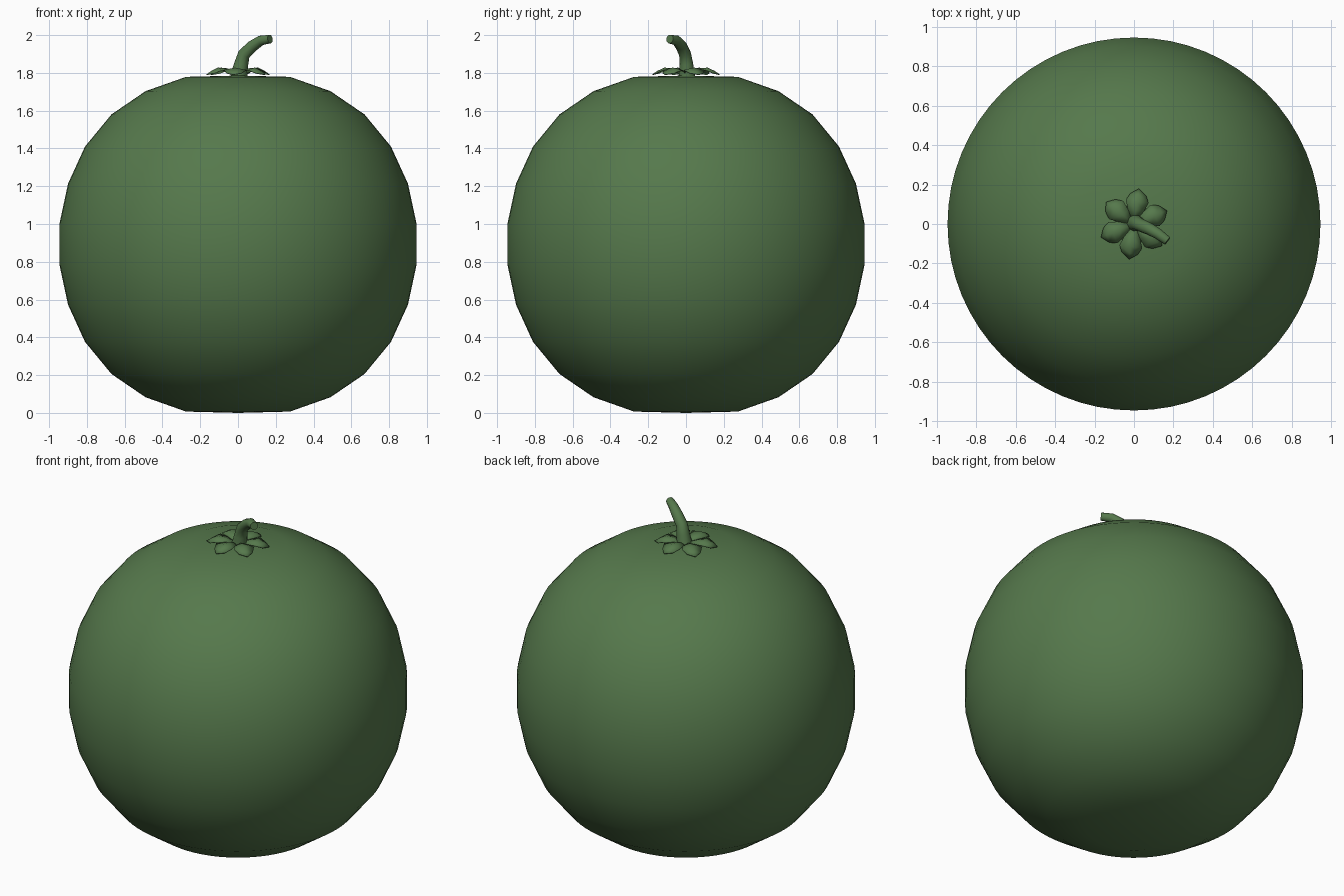
import bpy, bmesh, math
from mathutils import Vector

if "Cube" in bpy.data.objects:
    bpy.data.objects.remove(bpy.data.objects["Cube"], do_unlink=True)

green = bpy.data.materials.new("leaf green")
green.use_nodes = True
colour = (0.092, 0.19, 0.072, 1)
green.diffuse_color = colour
bsdf = green.node_tree.nodes["Principled BSDF"]
bsdf.inputs["Base Color"].default_value = colour
bsdf.inputs["Roughness"].default_value = 0.8


def finish(name, bm, angle):
    bmesh.ops.recalc_face_normals(bm, faces=bm.faces)
    mesh = bpy.data.meshes.new(name)
    bm.to_mesh(mesh)
    bm.free()
    mesh.materials.append(green)
    obj = bpy.data.objects.new(name, mesh)
    bpy.context.collection.objects.link(obj)
    bpy.ops.object.select_all(action="DESELECT")
    obj.select_set(True)
    bpy.context.view_layer.objects.active = obj
    bpy.ops.object.shade_smooth_by_angle(angle=math.radians(angle))
    return obj


def bridge(bm, rings):
    """Join successive closed rings of vertices with quads."""
    for a, b in zip(rings, rings[1:]):
        for i in range(len(a)):
            j = (i + 1) % len(a)
            bm.faces.new((a[i], a[j], b[j], b[i]))


# Round fruit body: one half profile mirrored about its middle height
MID, SIDES = 0.893, 64
half = [(0.945, 0.11), (0.9, 0.32), (0.81, 0.517), (0.67, 0.687), (0.49, 0.81), (0.275, 0.886)]
profile = [(r, MID - h) for r, h in reversed(half)] + [(r, MID + h) for r, h in half]
bm = bmesh.new()
rings = []
for r, z in profile:
    rings.append([bm.verts.new((r * math.cos(t), r * math.sin(t), z))
                  for t in (math.tau * i / SIDES for i in range(SIDES))])
bridge(bm, rings)
for ring, z in ((rings[0], 0), (rings[-1], 2 * MID)):
    pole = bm.verts.new((0, 0, z))
    for i in range(SIDES):
        bm.faces.new((ring[i], ring[(i + 1) % SIDES], pole))
finish("fruit_body", bm, 60)

# Calyx: six arched, pointed sepals, each (distance, half width, height)
sepal = [(0.02, 0.02, 1.805), (0.07, 0.04, 1.822), (0.115, 0.058, 1.826), (0.15, 0.04, 1.81)]
bm = bmesh.new()
for k in range(6):
    t = math.radians(22 + 60 * k)
    out, side = Vector((math.cos(t), math.sin(t), 0)), Vector((-math.sin(t), math.cos(t), 0))
    rows = []
    for d, w, z in sepal:
        rows.append([bm.verts.new(out * d + side * w * s + Vector((0, 0, z - 0.012 * abs(s))))
                     for s in (-1, 0, 1)])
    for a, b in zip(rows, rows[1:]):
        for i in range(2):
            bm.faces.new((a[i], a[i + 1], b[i + 1], b[i]))
    tip = bm.verts.new(out * 0.18 + Vector((0, 0, 1.79)))
    for i in range(2):
        bm.faces.new((rows[-1][i], rows[-1][i + 1], tip))
calyx = finish("calyx", bm, 60)
solid = calyx.modifiers.new("thickness", "SOLIDIFY")
solid.thickness = 0.004
solid.offset = 0

# Bent stem: tapered tube along a short path, (centre, radius)
path = [((0.005, 0.005, 1.78), 0.046), ((0.018, 0.002, 1.85), 0.037),
        ((0.032, -0.005, 1.9), 0.033), ((0.078, -0.025, 1.943), 0.031),
        ((0.122, -0.05, 1.972), 0.027), ((0.17, -0.086, 1.979), 0.023)]
points = [Vector(p) for p, r in path]
bm = bmesh.new()
rings = []
for i, (p, r) in enumerate(path):
    along = (points[min(i + 1, len(points) - 1)] - points[max(i - 1, 0)]).normalized()
    u = along.cross(Vector((0, 1, 0.2))).normalized()
    v = along.cross(u)
    rings.append([bm.verts.new(points[i] + r * (u * math.cos(t) + v * math.sin(t)))
                  for t in (math.tau * k / 10 for k in range(10))])
bridge(bm, rings)
bm.faces.new(rings[0])
bm.faces.new(rings[-1])
finish("stem", bm, 50)
